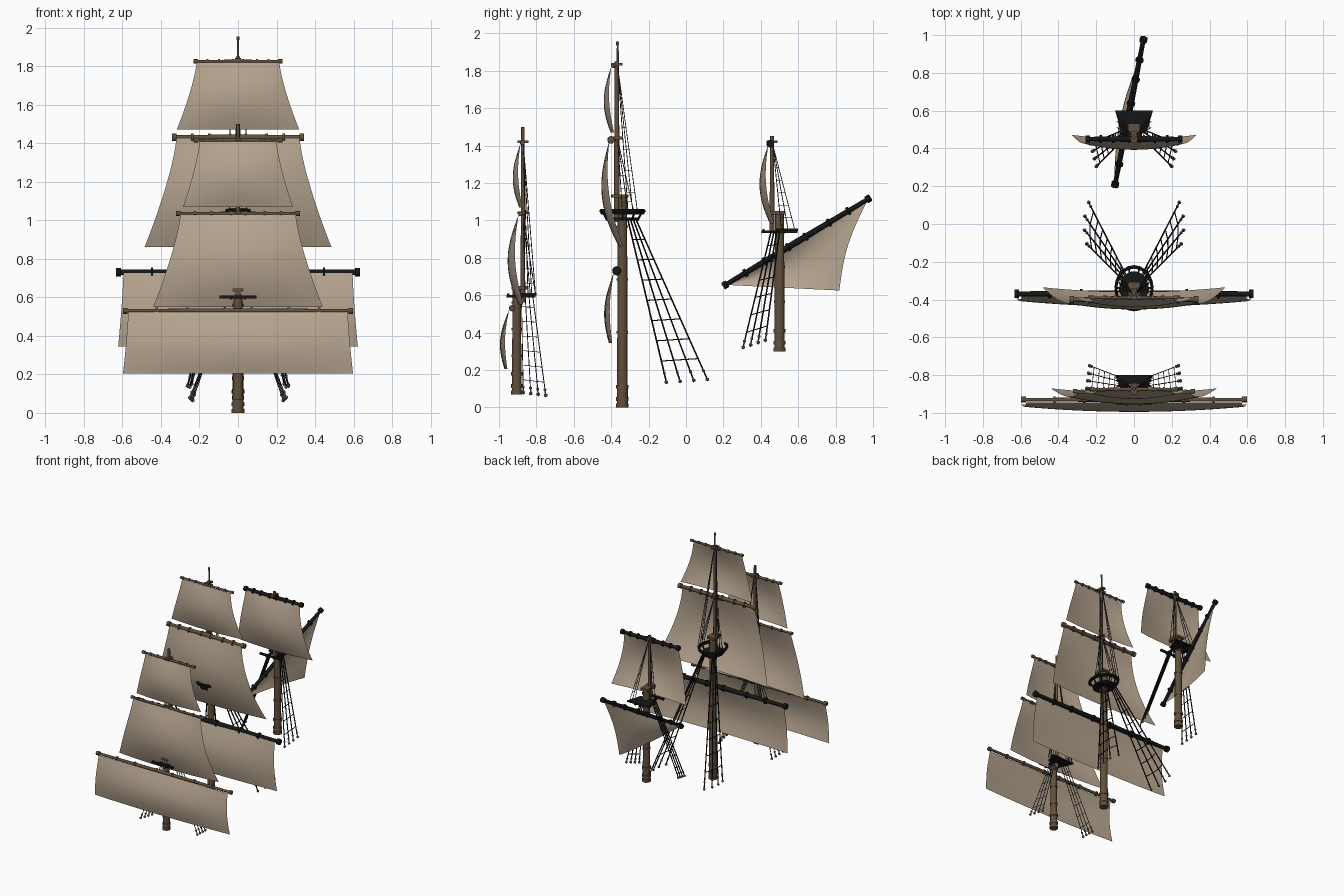
import bpy, bmesh
from math import sin, pi
from mathutils import Vector, Matrix

if "Cube" in bpy.data.objects:
    bpy.data.objects.remove(bpy.data.objects["Cube"])


def material(name, r, g, b):
    m = bpy.data.materials.new(name)
    m.use_nodes = True
    m.diffuse_color = (r, g, b, 1)
    node = m.node_tree.nodes["Principled BSDF"]
    node.inputs["Base Color"].default_value = (r, g, b, 1)
    node.inputs["Roughness"].default_value = 0.9
    return m


CANVAS = material("canvas", 0.47, 0.375, 0.28)
WOOD = material("brown wood", 0.12, 0.078, 0.045)
BLACK = material("black wood", 0.008, 0.008, 0.008)
ROPE = material("dark rope", 0.03, 0.026, 0.022)
BLOCK = material("pale blocks", 0.2, 0.18, 0.16)


def finish(bm, name, mat):
    mesh = bpy.data.meshes.new(name)
    bm.to_mesh(mesh)
    bm.free()
    mesh.materials.append(mat)
    ob = bpy.data.objects.new(name, mesh)
    bpy.context.collection.objects.link(ob)
    bpy.ops.object.select_all(action='DESELECT')
    ob.select_set(True)
    bpy.context.view_layer.objects.active = ob
    bpy.ops.object.shade_smooth_by_angle(angle=0.7)
    return ob


def rod(bm, p, q, r1, r2=None, n=12):
    p, q = Vector(p), Vector(q)
    d = q - p
    mat = Matrix.Translation((p + q) / 2) @ d.to_track_quat('Z', 'Y').to_matrix().to_4x4()
    bmesh.ops.create_cone(bm, cap_ends=True, segments=n, radius1=r1,
                          radius2=r1 if r2 is None else r2, depth=d.length, matrix=mat)


def box(bm, centre, size):
    bmesh.ops.create_cube(bm, size=1, matrix=Matrix.Translation(centre)
                          @ Matrix.Diagonal((*size, 1)))


def grid_sheet(name, point, nu, nv):
    """Sheet whose points come from point(u, v), both 0 to 1."""
    bm = bmesh.new()
    rows = [[bm.verts.new(point(i / nu, j / nv)) for i in range(nu + 1)] for j in range(nv + 1)]
    for a, b in zip(rows, rows[1:]):
        for i in range(nu):
            bm.faces.new((a[i], a[i + 1], b[i + 1], b[i]))
    bmesh.ops.remove_doubles(bm, verts=bm.verts, dist=1e-5)
    bmesh.ops.recalc_face_normals(bm, faces=bm.faces)
    return finish(bm, name, CANVAS)


def spar(name, p, q, r, mat):
    """Yard that tapers to both ends, with collars and end knobs."""
    bm = bmesh.new()
    p, q = Vector(p), Vector(q)
    mid = (p + q) / 2
    unit = (q - p).normalized()
    for end in (p, q):
        rod(bm, mid, end, r, r * 0.7)
        for f in (0.12, 0.45, 0.72):
            c = mid.lerp(end, f)
            rod(bm, c - unit * 0.006, c + unit * 0.006, r * 1.3)
        rod(bm, end - unit * 0.012, end + unit * 0.012, r * 1.2)
    return finish(bm, name, mat)


def square_sail(name, zt, zb, wt, wb, yt, yb, edge, belly, yard_y, yard_w, yard_r, mat):
    def point(u, v):
        s = 2 * u - 1
        x = s * (wt + (wb - wt) * v ** 1.35)
        y = yt + (yb - yt) * v * v - edge * sin(pi * v)
        y -= belly * (1 - s * s) * sin(pi * 0.8 * v)
        z = zt + (zb - zt) * v
        return (x, y, z)
    grid_sheet(name + "_sail", point, 16, 14)
    spar(name + "_yard", (-yard_w, yard_y, zt + 0.005), (yard_w, yard_y, zt + 0.005), yard_r, mat)


# Square sails with their yards
square_sail("fore_course", 0.525, 0.205, 0.57, 0.597, -0.945, -0.955, 0.02, 0.027, -0.93, 0.585, 0.013, WOOD)
square_sail("fore_topsail", 1.03, 0.55, 0.30, 0.44, -0.895, -0.87, 0.025, 0.042, -0.885, 0.31, 0.010, WOOD)
square_sail("fore_topgallant", 1.41, 1.07, 0.20, 0.285, -0.885, -0.875, 0.015, 0.03, -0.875, 0.22, 0.010, WOOD)
square_sail("main_course", 0.725, 0.345, 0.595, 0.622, -0.385, -0.395, 0.02, 0.03, -0.37, 0.62, 0.019, BLACK)
square_sail("main_topsail", 1.425, 0.86, 0.32, 0.485, -0.41, -0.335, 0.02, 0.042, -0.4, 0.33, 0.016, WOOD)
square_sail("main_topgallant", 1.82, 1.47, 0.215, 0.318, -0.4, -0.385, 0.015, 0.03, -0.39, 0.22, 0.009, WOOD)
square_sail("mizzen_topsail", 1.405, 0.98, 0.24, 0.33, 0.44, 0.472, 0.02, 0.037, 0.45, 0.245, 0.016, BLACK)

# Three-cornered sail slung from a slanting yard
tack, peak, clew = Vector((-0.1, 0.21, 0.655)), Vector((0.05, 0.975, 1.115)), Vector((0.015, 0.82, 0.625))


def lateen_point(u, v):
    p = tack + u * ((peak - tack) * (1 - v) + (clew - tack) * v)
    p.x -= 0.04 * sin(pi * u) ** 0.8 * sin(pi * v * 0.85)
    p.y -= 0.03 * sin(pi * v) * u ** 4
    return p


grid_sheet("lateen_sail", lateen_point, 14, 12)
spar("lateen_yard", tack, peak, 0.017, BLACK)


def mast(name, y, z0, z1, r, top_y, top_z0, top_z1, top_r):
    """Banded lower mast, cap, and slimmer topmast stepped beside it."""
    bm = bmesh.new()
    rod(bm, (0, y, z0), (0, y, z1), r, r * 0.85, 16)
    for k in (0.0, 0.035, 0.1):
        rod(bm, (0, y, z0 + k), (0, y, z0 + k + 0.02), r * 1.15, n=16)
    for f in (0.35, 0.6, 0.85):
        z = z0 + (z1 - z0) * f
        rod(bm, (0, y, z), (0, y, z + 0.012), r * 1.07, n=16)
    rod(bm, (0, top_y, top_z0), (0, top_y, top_z1), top_r, top_r * 0.7)
    box(bm, (0, (y + top_y) / 2, z1), (r * 2.2, abs(y - top_y) + r * 2.2, 0.018))
    return finish(bm, name, WOOD)


mast("foremast", -0.905, 0.07, 0.64, 0.026, -0.872, 0.56, 1.5, 0.013)
mast("mainmast", -0.34, 0.0, 1.13, 0.029, -0.37, 0.99, 1.85, 0.016)
mast("mizzenmast", 0.5, 0.3, 1.04, 0.028, 0.46, 0.94, 1.45, 0.014)

# Slim pole and crosstrees above the topmasts
bm = bmesh.new()
rod(bm, (0, -0.365, 1.8), (0, -0.365, 1.94), 0.007, 0.005, 8)
rod(bm, (0, -0.365, 1.935), (0, -0.365, 1.955), 0.008, n=8)
finish(bm, "main_pole", BLOCK)
bm = bmesh.new()
for y, z in ((-0.872, 1.04), (-0.872, 1.42), (-0.37, 1.44), (-0.37, 1.835), (0.46, 1.42)):
    box(bm, (0, y, z), (0.03, 0.06, 0.014))
    box(bm, (0, y, z - 0.012), (0.07, 0.014, 0.012))
finish(bm, "crosstrees", WOOD)

# Round lookout platform with open railing
bm = bmesh.new()
cone = Matrix.Translation((0, -0.34, 0)) @ Matrix.Diagonal((0.85, 1, 1, 1))
rod(bm, (0, 0, 1.0), (0, 0, 1.015), 0.085, 0.09, 20)
rim = []
for i in range(20):
    a = Matrix.Rotation(2 * pi * i / 20, 3, 'Z')
    rim.append(a @ Vector((0.113, 0, 1.05)))
    if i % 2 == 0:
        rod(bm, a @ Vector((0.085, 0, 1.0)), rim[-1], 0.006, n=6)
for a, b in zip(rim, rim[1:] + rim[:1]):
    rod(bm, a - Vector((0, 0, 0.012)), b - Vector((0, 0, 0.012)), 0.006, n=6)
    rod(bm, a, b, 0.011, n=6)
bm.transform(cone)
finish(bm, "main_lookout", BLACK)


def top_platform(name, y0, y1, z):
    """Thin platform, narrower at the front, with crossing beams."""
    bm = bmesh.new()
    box(bm, (0, (y0 + y1) / 2, z), (0.2, y1 - y0, 0.012))
    for v in bm.verts:
        if v.co.y < (y0 + y1) / 2:
            v.co.x *= 0.65
    for x in (-0.035, 0.035):
        box(bm, (x, (y0 + y1) / 2 - 0.04, z - 0.01), (0.014, y1 - y0 + 0.07, 0.014))
    box(bm, (0, y0 - 0.065, z - 0.004), (0.19, 0.012, 0.016))
    finish(bm, name, BLACK)


top_platform("fore_platform", -0.885, -0.8, 0.605)
top_platform("mizzen_platform", 0.48, 0.6, 0.95)


def shrouds(name, tops, feet, steps, r, mat, blocks=True):
    """Mirrored fans of ropes with ratlines and blocks at the feet."""
    ropes, eyes = bmesh.new(), bmesh.new()
    for side in (-1, 1):
        flip = Vector((side, 1, 1))
        lines = [(Vector(a) * flip, Vector(b) * flip) for a, b in zip(tops, feet)]
        for a, b in lines:
            rod(ropes, a, b, r, n=6)
            if blocks:
                for f, size in ((0.0, 0.011), (0.055, 0.009)):
                    bmesh.ops.create_icosphere(eyes, subdivisions=1, radius=size,
                                               matrix=Matrix.Translation(b.lerp(a, f)))
                rod(eyes, b, b.lerp(a, 0.055), 0.004, n=6)
        for k in range(steps):
            f = 0.13 + 0.75 * k / max(steps - 1, 1)
            pts = [b.lerp(a, f) for a, b in lines]
            for p, q in zip(pts, pts[1:]):
                rod(ropes, p, q, r * 0.7, n=5)
    finish(ropes, name, mat)
    if blocks:
        finish(eyes, name + "_blocks", BLOCK)
    else:
        eyes.free()


# Lower shrouds
span = range(4)
shrouds("main_shrouds", [(0.045, -0.31 + 0.015 * i, 1.0) for i in span],
        [((0.25, 0.262, 0.26, 0.24)[i], -0.105 + 0.073 * i, 0.135 + 0.005 * i) for i in span], 7, 0.0045, BLACK)
shrouds("fore_shrouds", [(0.05, -0.88 + 0.02 * i, 0.6) for i in span],
        [(0.25 - 0.005 * i, -0.87 + 0.04 * i, 0.08 - 0.005 * i) for i in span], 6, 0.0025, ROPE)
shrouds("mizzen_shrouds", [(0.05, 0.5 - 0.015 * i, 0.94) for i in span],
        [(0.23 - 0.01 * i, 0.425 - 0.04 * i, 0.36 - 0.013 * i) for i in span], 6, 0.004, BLACK)

# Upper shrouds
three = range(3)


def upper(name, y, z, x, y0, dy, foot_z, steps):
    shrouds(name, [(0.008, y, z)] * 3, [(x, y0 + dy * i, foot_z) for i in three], steps, 0.0022, ROPE, False)


upper("fore_topmast_shrouds", -0.87, 1.03, 0.09, -0.86, 0.027, 0.61, 5)
upper("fore_topgallant_shrouds", -0.87, 1.41, 0.09, -0.845, 0.02, 0.61, 5)
upper("main_topmast_shrouds", -0.365, 1.43, 0.085, -0.34, 0.03, 1.05, 5)
upper("main_topgallant_shrouds", -0.365, 1.82, 0.08, -0.31, 0.025, 1.05, 6)
upper("mizzen_topmast_shrouds", 0.465, 1.4, 0.09, 0.51, 0.035, 0.955, 6)
